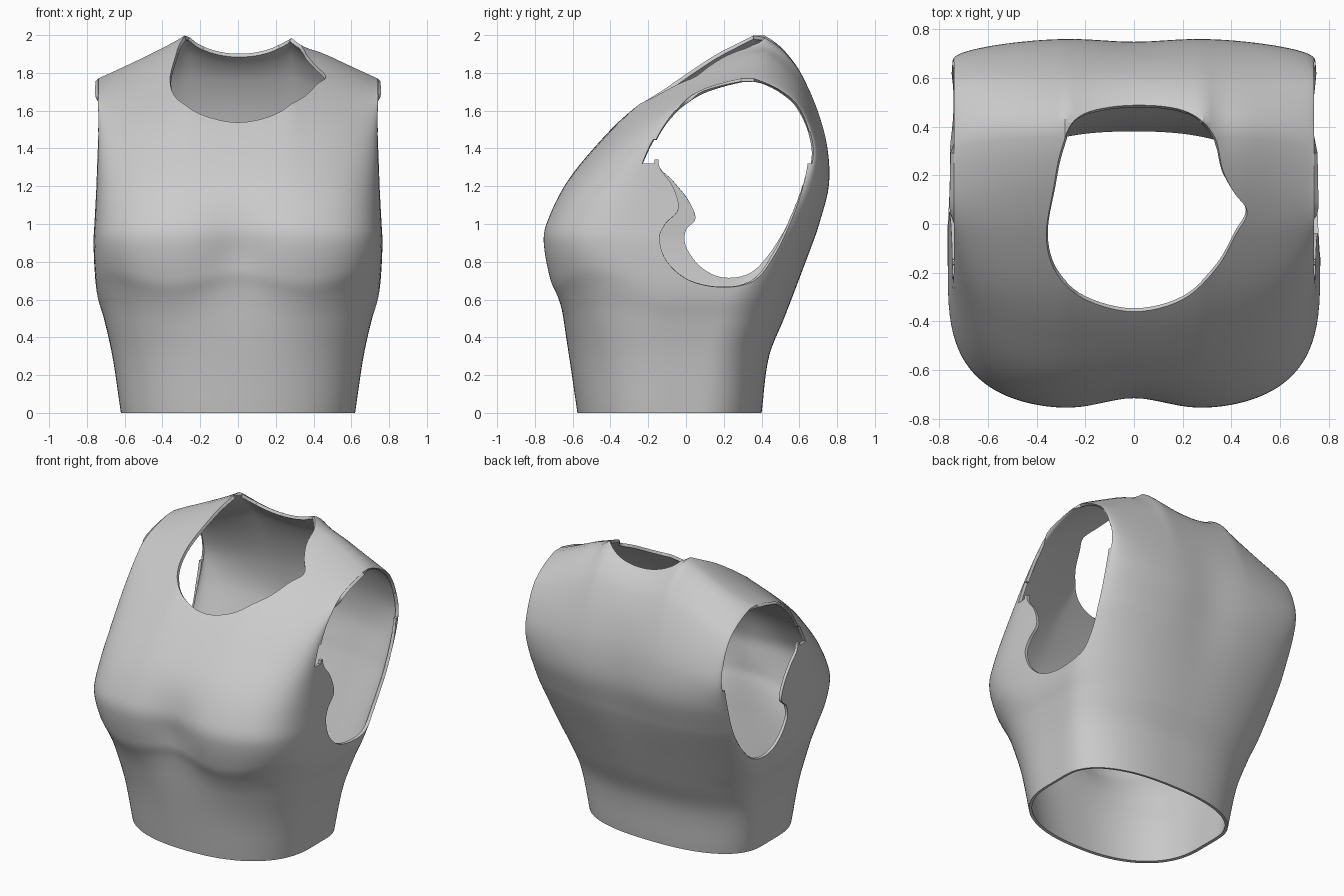
import bpy
import bmesh
import math

COLS = 64        # points across the front and across the back
SIDE = 8         # points along each flat side
ROWS = 72        # rings from hem to shoulder
TOP = 2.0

# Rings: height, half width, front centre, back centre, side front, side back,
# front roundness, back roundness
RINGS = [
    (0.0, .62, -.575, .40, -.10, .06, 2.3, 2.4),
    (0.3, .665, -.62, .44, -.10, .10, 2.4, 2.4),
    (0.5, .71, -.66, .52, -.12, .16, 2.6, 2.4),
    (0.6, .74, -.69, .56, -.13, .20, 2.8, 2.4),
    (0.7, .755, -.73, .60, -.14, .26, 3.1, 2.4),
    (0.9, .765, -.765, .68, -.15, .40, 3.3, 2.4),
    (1.0, .76, -.75, .715, -.16, .48, 3.2, 2.4),
    (1.2, .75, -.65, .765, -.17, .60, 2.8, 2.4),
    (1.4, .745, -.49, .755, -.165, .665, 2.5, 2.4),
    (1.6, .74, -.295, .70, -.115, .65, 2.4, 2.4),
    (1.8, .74, -.04, .61, -.02, .585, 2.4, 2.4),
    (1.9, .74, .12, .54, .07, .505, 2.4, 2.4),
    (1.96, .74, .24, .48, .18, .43, 2.4, 2.4),
    (2.0, .74, .36, .42, .29, .36, 2.4, 2.4),
]


def ring_values(t):
    """Smoothly interpolate the ring table at height t."""
    k = 0
    while k < len(RINGS) - 2 and t > RINGS[k + 1][0]:
        k += 1
    a, b = RINGS[k], RINGS[k + 1]
    before, after = RINGS[max(k - 1, 0)], RINGS[min(k + 2, len(RINGS) - 1)]
    span = b[0] - a[0]
    f = (t - a[0]) / span
    values = []
    for c in range(1, len(a)):
        slope_a = (b[c] - before[c]) / (b[0] - before[0]) * span
        slope_b = (after[c] - a[c]) / (after[0] - a[0]) * span
        values.append((2*f**3 - 3*f*f + 1) * a[c] + (f**3 - 2*f*f + f) * slope_a
                      + (3*f*f - 2*f**3) * b[c] + (f**3 - f*f) * slope_b)
    return values


def bell(value, centre, width):
    return math.exp(-((value - centre) / width) ** 2)


def point_height(x, t):
    """Slope the shoulders and dip the nape."""
    strength = max(0, (t - 1.1) / (TOP - 1.1))
    slope = .23 * (max(0, abs(x) - .28) / .46) ** .9
    collar = .07 * max(0, 1 - (x / .28) ** 2) + .02 * bell(x, .34, .08)
    return t - slope * strength ** 1.4 - collar * strength ** 6


def crease_lift(x, t):
    """Curve the crease under each bust mound."""
    if abs(x) < .36:
        lift = .03 * (1 + math.cos(math.pi * x / .36))
    else:
        lift = .13 * ((abs(x) - .36) / .35) ** 2
    return lift * bell(t, .62, .2)


def ring_points(t):
    w, front, back, side_f, side_b, nf, nb = ring_values(t)
    points = []

    def arc(centre, middle, power, sign):
        for i in range(COLS + 1):
            u = math.sin((2 * i / COLS - 1) * math.pi / 2) * sign
            depth = max(0, 1 - abs(u) ** power) ** (1 / power)
            y = centre + (middle - centre) * depth
            x = u * w
            z = point_height(x, t)
            if sign > 0:   # cleft between the two bust mounds
                y += .055 * bell(x, 0, .18) * bell(t, .86, .24)
                z += crease_lift(x, t) * depth
            else:          # shallow hollow down the spine
                y -= .02 * bell(x, 0, .2) * bell(t, 1.2, .4)
            points.append((x, y, z))

    def side(x, start, end):
        for i in range(1, SIDE):
            points.append((x, start + (end - start) * i / SIDE, point_height(x, t)))

    arc(side_f, front, nf, 1)
    side(w, side_f, side_b)
    arc(side_b, back, nb, -1)
    side(-w, side_b, side_f)
    return points


def flat_material(name, colour):
    mat = bpy.data.materials.new(name)
    mat.use_nodes = True
    mat.diffuse_color = colour
    mat.node_tree.nodes["Principled BSDF"].inputs["Base Color"].default_value = colour
    return mat


def mesh_object(name, bm, mat):
    bmesh.ops.recalc_face_normals(bm, faces=bm.faces)
    mesh = bpy.data.meshes.new(name)
    bm.to_mesh(mesh)
    bm.free()
    mesh.materials.append(mat)
    obj = bpy.data.objects.new(name, mesh)
    bpy.context.collection.objects.link(obj)
    return obj


def smooth_loop(points, steps=6):
    """Closed rounded curve through the given points."""
    result = []
    n = len(points)
    for i in range(n):
        p, a, b, q = (points[(i + d) % n] for d in (-1, 0, 1, 2))
        for s in range(steps):
            f = s / steps
            result.append(tuple(
                a[c] + .5 * f * (b[c] - p[c] + f * (2*p[c] - 5*a[c] + 4*b[c] - q[c]
                                 + f * (3 * (a[c] - b[c]) + q[c] - p[c])))
                for c in range(2)))
    return result


def prism(name, outline, place, start, end):
    """Straight cutter with a rounded outline."""
    bm = bmesh.new()
    loops = [[bm.verts.new(place(u, v, d)) for u, v in smooth_loop(outline)]
             for d in (start, end)]
    n = len(loops[0])
    for i in range(n):
        j = (i + 1) % n
        bm.faces.new((loops[0][i], loops[0][j], loops[1][j], loops[1][i]))
    bm.faces.new(loops[0])
    bm.faces.new(loops[1])
    obj = mesh_object(name, bm, waste)
    obj.hide_render = True
    return obj


def apply_modifier(obj, kind, **settings):
    mod = obj.modifiers.new(kind.title(), kind)
    for key, value in settings.items():
        setattr(mod, key, value)
    bpy.context.view_layer.objects.active = obj
    bpy.ops.object.modifier_apply(modifier=mod.name)


default = bpy.data.objects.get("Cube")
if default:
    bpy.data.objects.remove(default, do_unlink=True)

cloth = flat_material("light_grey_cloth", (.6, .6, .6, 1))
waste = bpy.data.materials.new("cutter_waste")

# Body of the garment as a closed solid
bm = bmesh.new()
rings = [[bm.verts.new(p) for p in ring_points(TOP * r / ROWS)] for r in range(ROWS + 1)]
count = len(rings[0])
for low, high in zip(rings, rings[1:]):
    for i in range(count):
        j = (i + 1) % count
        bm.faces.new((low[i], low[j], high[j], high[i]))
back_start = COLS + SIDE
last = rings[-1]
for i in range(COLS):
    k = back_start + COLS - i
    bm.faces.new((last[i], last[i + 1], last[k - 1], last[k]))
bm.faces.new(last[COLS:back_start + 1])
bm.faces.new(last[back_start + COLS:] + [last[0]])
bm.faces.new(rings[0])
garment = mesh_object("sleeveless_top", bm, cloth)

# Neck opening and the two armholes
neck = [(-.36, -.05), (-.32, -.2), (-.2, -.31), (0, -.36), (.2, -.31), (.34, -.18),
        (.42, -.04), (.465, .05), (.41, .13), (.365, .22), (.33, .36), (.24, .45),
        (.1, .485), (-.1, .48), (-.24, .43), (-.3, .3), (-.33, .15)]
arm_upper = [(.62, 1.2), (.65, 1.4), (.615, 1.57), (.5, 1.7), (.3, 1.75), (.12, 1.715),
             (0, 1.63), (-.1, 1.48), (-.145, 1.32)]
arm_left = arm_upper + [(-.07, 1.2), (-.04, 1.08), (-.11, 1.0), (-.14, .92), (-.1, .8),
                        (.02, .7), (.2, .665), (.36, .7), (.46, .82), (.55, 1.0)]
arm_right = arm_upper + [(-.07, 1.23), (.01, 1.13), (.05, 1.03), (0, .97), (0, .88),
                         (.08, .77), (.2, .715), (.35, .74), (.46, .85), (.55, 1.0)]
cutters = [
    prism("neck_cutter", neck, lambda u, v, d: (u, v, d), 1.3, 2.3),
    prism("left_arm_cutter", arm_left, lambda u, v, d: (d, u, v), .5, 1),
    prism("right_arm_cutter", arm_right, lambda u, v, d: (d, u, v), -.5, -1),
]
for cutter in cutters:
    apply_modifier(garment, "BOOLEAN", operation="DIFFERENCE", object=cutter,
                   solver="EXACT", material_mode="TRANSFER")
    bpy.data.objects.remove(cutter, do_unlink=True)

# Open the skin: drop the cutter pockets, the hem cap and the flat shoulder ends
pocket = garment.data.materials.find(waste.name)
bm = bmesh.new()
bm.from_mesh(garment.data)
spare = [f for f in bm.faces
         if f.material_index == pocket
         or all(v.co.z < .001 for v in f.verts)
         or (abs(f.normal.x) > .98 and f.calc_center_median().z > 1.33)]
bmesh.ops.delete(bm, geom=spare, context="FACES")
for face in bm.faces:
    face.material_index = 0
bm.to_mesh(garment.data)
bm.free()
garment.data.materials.clear()
garment.data.materials.append(cloth)
bpy.data.materials.remove(waste)

# Give the skin its cloth thickness
apply_modifier(garment, "SOLIDIFY", thickness=.02, offset=-1)
bpy.ops.object.select_all(action="DESELECT")
garment.select_set(True)
bpy.ops.object.shade_smooth_by_angle(angle=math.radians(40))
